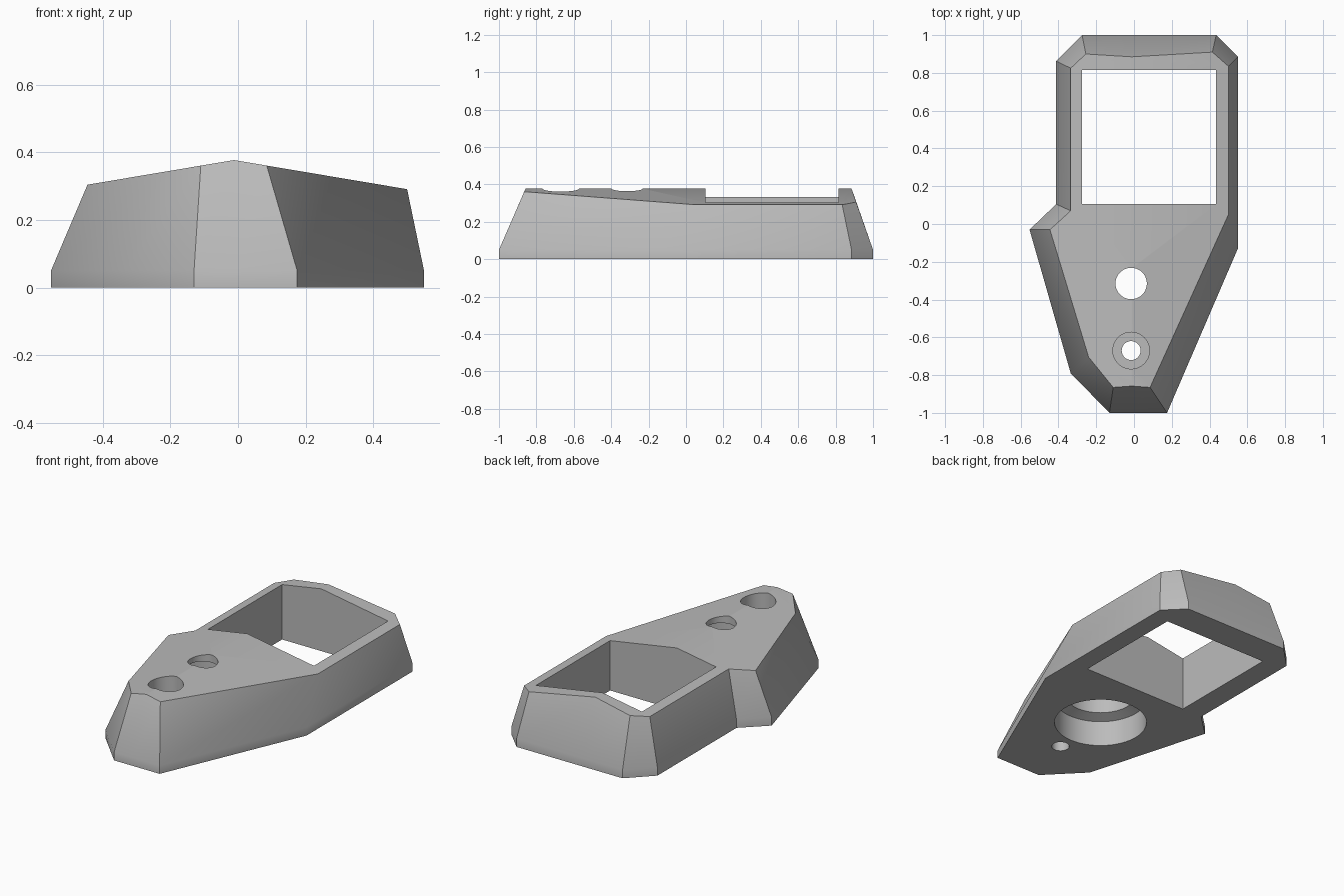
import bpy
import bmesh
import math

if "Cube" in bpy.data.objects:
    bpy.data.objects.remove(bpy.data.objects["Cube"], do_unlink=True)

# One plain grey for the whole part
grey = bpy.data.materials.new("plain grey")
grey.use_nodes = True
grey.diffuse_color = (0.5, 0.5, 0.5, 1)
grey.node_tree.nodes["Principled BSDF"].inputs["Base Color"].default_value = (0.5, 0.5, 0.5, 1)

RIDGE_X = -0.012


def roof(x):
    """Height of the shallow gabled top."""
    return 0.377 - 0.168 * abs(x - RIDGE_X)


def make_object(name, bm):
    bmesh.ops.recalc_face_normals(bm, faces=bm.faces)
    mesh = bpy.data.meshes.new(name)
    bm.to_mesh(mesh)
    bm.free()
    mesh.materials.append(grey)
    obj = bpy.data.objects.new(name, mesh)
    bpy.context.collection.objects.link(obj)
    return obj


def bridge(bm, low, high):
    n = len(low)
    for i in range(n):
        j = (i + 1) % n
        bm.faces.new((low[i], low[j], high[j], high[i]))


def lathe_cutter(name, x, y, profile, segments=64):
    """Stepped round solid from (radius, height) pairs."""
    bm = bmesh.new()
    rings = []
    for r, z in profile:
        angles = [2 * math.pi * i / segments for i in range(segments)]
        rings.append([bm.verts.new((x + r * math.cos(a), y + r * math.sin(a), z)) for a in angles])
    for low, high in zip(rings, rings[1:]):
        bridge(bm, low, high)
    bm.faces.new(rings[0])
    bm.faces.new(rings[-1])
    return make_object(name, bm)


def box_cutter(name, x0, x1, y0, y1):
    bm = bmesh.new()
    corners = [(x0, y0), (x1, y0), (x1, y1), (x0, y1)]
    low = [bm.verts.new((x, y, -0.1)) for x, y in corners]
    high = [bm.verts.new((x, y, 0.6)) for x, y in corners]
    bridge(bm, low, high)
    bm.faces.new(low)
    bm.faces.new(high)
    return make_object(name, bm)


# Housing outlines, counterclockwise, starting at the front end of the ridge
base = [(RIDGE_X, -1), (0.175, -1), (0.55, -0.13), (0.55, 0.885), (0.435, 1), (RIDGE_X, 1),
        (-0.275, 1), (-0.412, 0.862), (-0.412, 0.105), (-0.553, -0.03), (-0.335, -0.79), (-0.13, -1)]
top = [(RIDGE_X, -0.858), (0.085, -0.865), (0.5, 0.05), (0.5, 0.835), (0.415, 0.91), (RIDGE_X, 0.885),
       (-0.255, 0.9), (-0.335, 0.825), (-0.335, 0.07), (-0.445, -0.03), (-0.24, -0.705), (-0.11, -0.865)]
BACK = 5  # index of the back end of the ridge

bm = bmesh.new()
foot = [bm.verts.new((x, y, 0)) for x, y in base]
waist = [bm.verts.new((x, y, 0.05)) for x, y in base]
rim = [bm.verts.new((x, y, roof(x))) for x, y in top]
bridge(bm, foot, waist)
bridge(bm, waist, rim)
bm.faces.new(foot)
bm.faces.new(rim[:BACK + 1])
bm.faces.new(rim[BACK:] + rim[:1])
housing = make_object("housing", bm)

# Window, stepped round bore from below, and counterbored screw hole
cutters = [
    box_cutter("window_cutter", -0.275, 0.435, 0.105, 0.815),
    lathe_cutter("bore_cutter", -0.015, -0.315,
                 [(0.262, -0.1), (0.262, 0.157), (0.2, 0.18), (0.2, 0.33), (0.083, 0.33), (0.083, 0.6)]),
    lathe_cutter("screw_cutter", -0.015, -0.67,
                 [(0.05, -0.1), (0.05, 0.19), (0.097, 0.19), (0.097, 0.6)]),
]
bpy.ops.object.select_all(action="DESELECT")
housing.select_set(True)
bpy.context.view_layer.objects.active = housing
for cutter in cutters:
    cutter.hide_render = True
    mod = housing.modifiers.new("cut", "BOOLEAN")
    mod.operation = "DIFFERENCE"
    mod.solver = "EXACT"
    mod.object = cutter
    bpy.ops.object.modifier_apply(modifier=mod.name)
    bpy.data.objects.remove(cutter, do_unlink=True)

bpy.ops.object.shade_smooth_by_angle(angle=math.radians(30))
